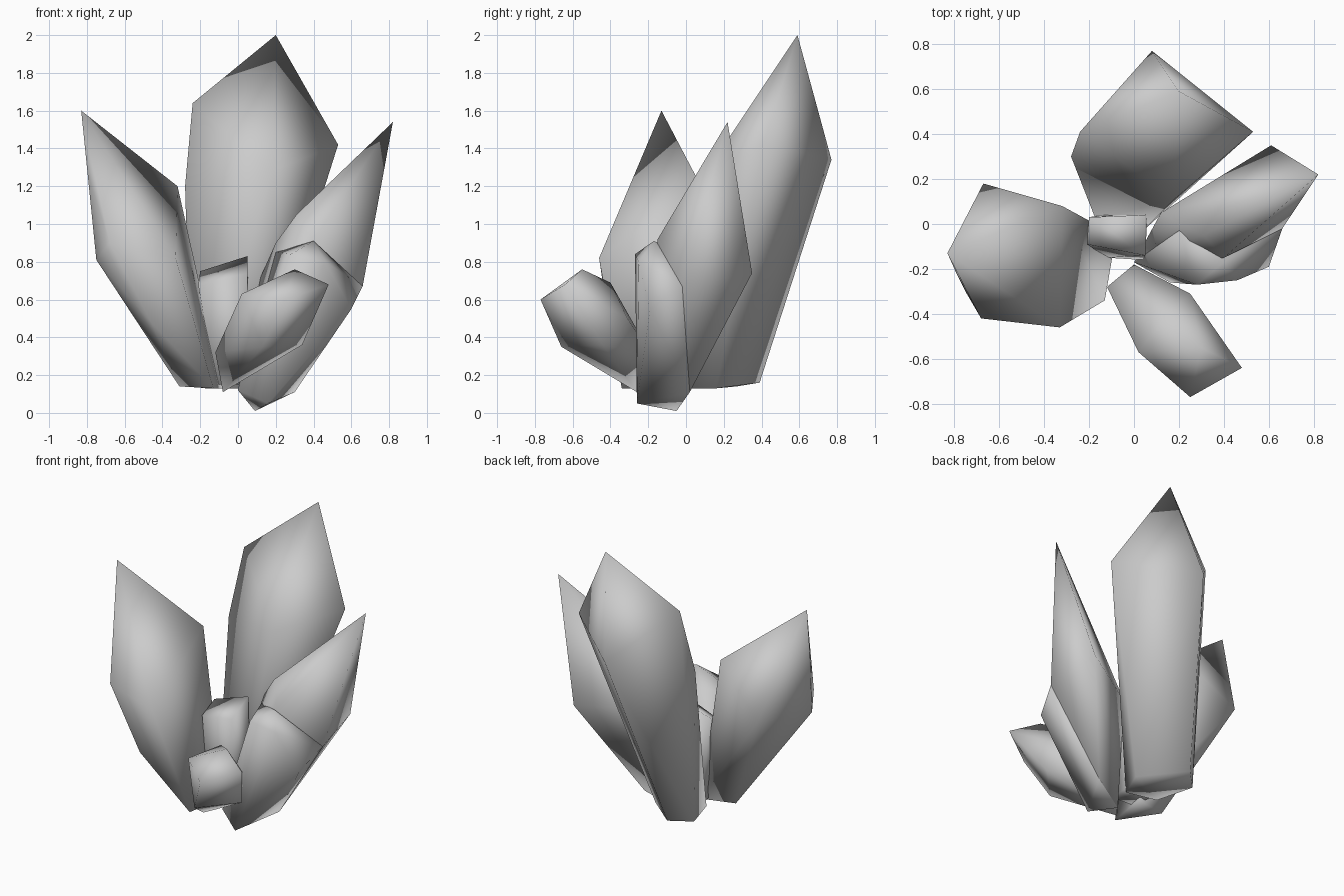
import bpy
import bmesh

default_cube = bpy.data.objects.get("Cube")
if default_cube:
    bpy.data.objects.remove(default_cube, do_unlink=True)

# One pale stone colour for every crystal
stone = bpy.data.materials.new("pale_grey_stone")
stone.use_nodes = True
stone_colour = (0.6, 0.6, 0.6, 1)
stone.diffuse_color = stone_colour
shader = next(n for n in stone.node_tree.nodes if n.type == "BSDF_PRINCIPLED")
shader.inputs["Base Color"].default_value = stone_colour
shader.inputs["Roughness"].default_value = 0.8


def make_crystal(name, **corner_groups):
    """Wrap a faceted, softly shaded skin around the named groups of corners."""
    bm = bmesh.new()
    for group in corner_groups.values():
        for corner in group:
            bm.verts.new(corner)
    bmesh.ops.convex_hull(bm, input=list(bm.verts), use_existing_faces=False)
    loose = [v for v in bm.verts if not v.link_faces]
    bmesh.ops.delete(bm, geom=loose, context="VERTS")
    bmesh.ops.recalc_face_normals(bm, faces=list(bm.faces))
    for face in bm.faces:
        face.smooth = True
    mesh = bpy.data.meshes.new(name)
    bm.to_mesh(mesh)
    bm.free()
    mesh.materials.append(stone)
    crystal = bpy.data.objects.new(name, mesh)
    bpy.context.scene.collection.objects.link(crystal)
    return crystal


# Tall crystal leaning to the back
make_crystal(
    "tall_back_crystal",
    tip=[(0.2, 0.59, 2.0)],
    shoulder=[(0.53, 0.41, 1.42), (0.08, 0.77, 1.34), (-0.24, 0.41, 1.64),
              (-0.28, 0.3, 1.2), (0.18, 0.11, 1.28)],
    base=[(-0.13, 0.39, 0.16), (0.12, 0.16, 0.13), (-0.25, 0.27, 0.14),
          (-0.17, 0.02, 0.13), (0.04, -0.03, 0.13)],
)

# Broken stub at the foot of the tall crystal
make_crystal(
    "broken_stub",
    top=[(-0.21, -0.09, 0.68), (0.05, -0.14, 0.74), (0.05, 0.04, 0.83),
         (-0.2, 0.03, 0.75)],
    base=[(-0.12, -0.15, 0.15), (0.04, -0.16, 0.15), (0.06, 0.05, 0.15),
          (-0.15, 0.04, 0.15)],
)

# Broad crystal leaning toward -x
make_crystal(
    "broad_side_crystal",
    tip=[(-0.83, -0.13, 1.6)],
    shoulder=[(-0.32, 0.08, 1.2), (-0.67, 0.18, 0.9), (-0.79, -0.22, 1.25)],
    front_ledge=[(-0.75, -0.3, 0.81), (-0.68, -0.42, 0.9),
                 (-0.33, -0.46, 0.82), (-0.46, -0.41, 0.48)],
    base=[(-0.13, -0.34, 0.13), (-0.31, -0.1, 0.14), (-0.08, -0.05, 0.13)],
)

# Pointed crystal leaning toward +x, with a lower companion fused to its front
foot = [(0.09, -0.05, 0.01), (0.3, 0.02, 0.11), (0.0, -0.17, 0.12),
        (0.31, 0.0, 0.25)]
make_crystal(
    "pointed_side_crystal",
    tip=[(0.82, 0.22, 1.54)],
    shoulder=[(0.61, 0.35, 0.74), (0.66, -0.02, 0.67), (0.31, -0.05, 1.05),
              (0.2, 0.0, 0.9), (0.12, 0.05, 0.72), (0.4, -0.15, 0.92)],
    base=foot,
)
make_crystal(
    "fused_companion_crystal",
    top=[(0.28, -0.27, 0.84), (0.46, -0.25, 0.8), (0.4, -0.17, 0.91),
         (0.6, -0.19, 0.55), (0.66, -0.02, 0.67), (0.2, -0.03, 0.85)],
    base=foot + [(0.16, -0.26, 0.05)],
)

# Small blunt crystal at the front
make_crystal(
    "small_front_crystal",
    tip=[(0.3, -0.55, 0.76), (0.48, -0.64, 0.68), (0.25, -0.77, 0.6)],
    shoulder=[(0.13, -0.66, 0.35), (0.02, -0.57, 0.63), (0.34, -0.44, 0.36),
              (0.15, -0.4, 0.69), (0.25, -0.31, 0.5)],
    base=[(-0.08, -0.26, 0.11), (-0.12, -0.28, 0.32), (0.0, -0.18, 0.3)],
)
